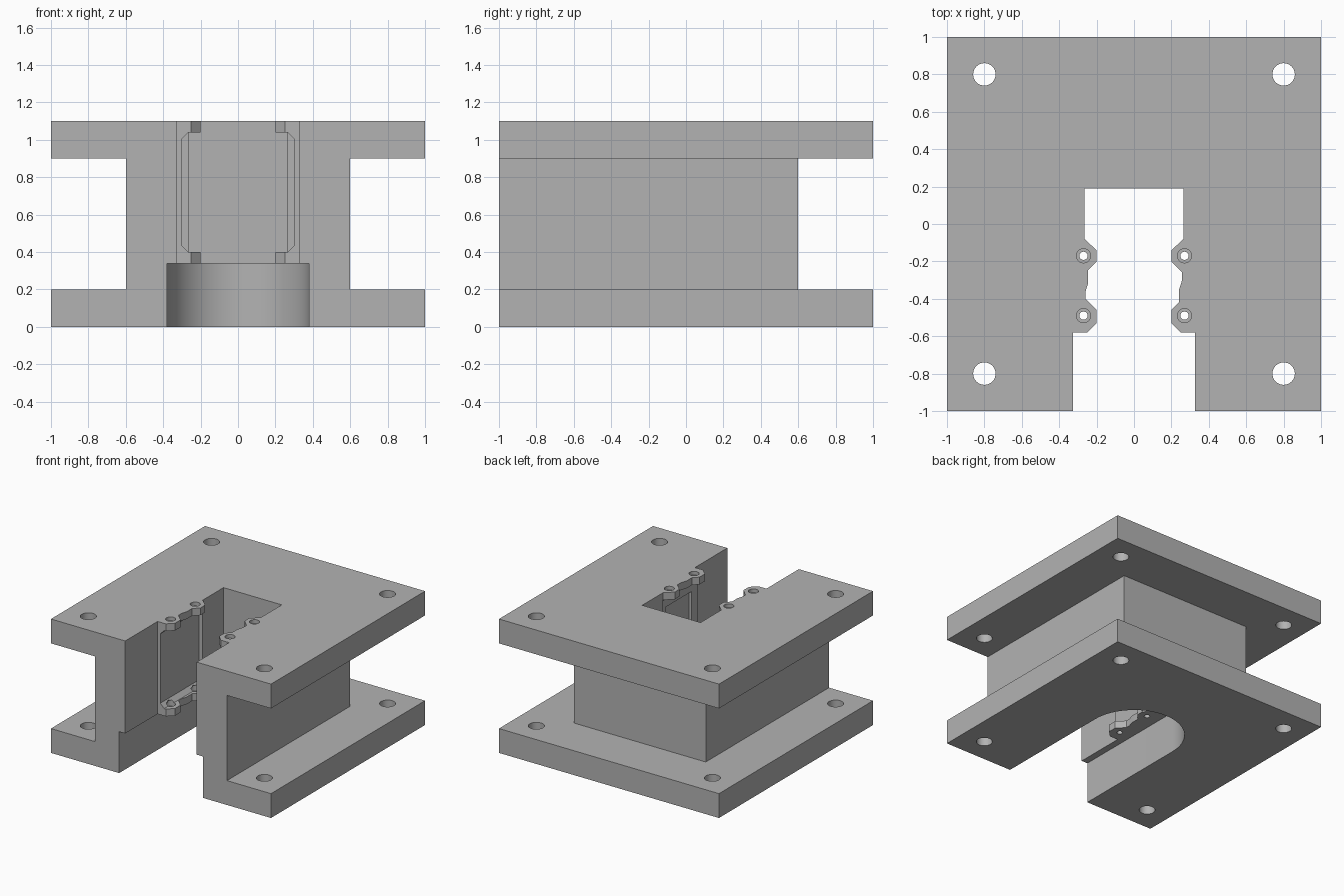
import bpy, bmesh, math

cube = bpy.data.objects.get("Cube")
if cube:
    bpy.data.objects.remove(cube, do_unlink=True)

grey = bpy.data.materials.new("plain grey")
grey.use_nodes = True
COLOUR = (0.45, 0.45, 0.45, 1)
grey.diffuse_color = COLOUR
grey.node_tree.nodes["Principled BSDF"].inputs["Base Color"].default_value = COLOUR


def prism(name, outline, low, high, axis="z"):
    """Extrude a closed outline: (x, y) along z, or (x, z) along y."""
    def place(p, h):
        return (p[0], p[1], h) if axis == "z" else (p[0], h, p[1])
    bm = bmesh.new()
    rings = [[bm.verts.new(place(p, h)) for p in outline] for h in (low, high)]
    for ring in rings:
        bm.faces.new(ring)
    for i in range(len(outline)):
        j = (i + 1) % len(outline)
        bm.faces.new((rings[0][i], rings[0][j], rings[1][j], rings[1][i]))
    bmesh.ops.recalc_face_normals(bm, faces=bm.faces)
    mesh = bpy.data.meshes.new(name)
    bm.to_mesh(mesh)
    bm.free()
    obj = bpy.data.objects.new(name, mesh)
    bpy.context.collection.objects.link(obj)
    mesh.materials.append(grey)
    return obj


def arc(cx, cy, r, sweep=2 * math.pi, n=32):
    closed = sweep > 6
    steps = n if closed else n + 1
    return [(cx + r * math.cos(sweep * i / n), cy + r * math.sin(sweep * i / n))
            for i in range(steps)]


def cut(outline, low, high, axis="z"):
    """Subtract a prism from the block."""
    tool = prism("cutter", outline, low, high, axis)
    tool.hide_render = True
    bpy.context.view_layer.objects.active = block
    mod = block.modifiers.new("cut", "BOOLEAN")
    mod.operation, mod.solver, mod.object = "DIFFERENCE", "EXACT", tool
    bpy.ops.object.modifier_apply(modifier=mod.name)
    bpy.data.objects.remove(tool, do_unlink=True)


block = prism("mounting_block", [(-1, -1), (1, -1), (1, 1), (-1, 1)], 0, 1.1)

# Gap between the flanges, leaving the central core
cut([(-1.1, -1.1), (-.6, -1.1), (-.6, .6), (.6, .6), (.6, -1.1),
     (1.1, -1.1), (1.1, 1.1), (-1.1, 1.1)], .2, .9)

# Round-ended channel in the underside
cut([(-.38, -1.1), (.38, -1.1)] + arc(0, 0, .38, math.pi, 40), -.1, .34)

# Upper slot, with clip tabs along both walls
left_wall = [(.325, -1.1), (.325, -.58), (.25, -.58), (.2, -.53), (.2, -.46),
             (.24, -.42), (.24, -.355), (.257, -.3), (.257, -.257),
             (.2, -.2), (.2, -.14), (.265, -.08), (.265, .19)]
right_wall = [(-.265, .19), (-.265, -.08), (-.2, -.14), (-.2, -.2),
              (-.245, -.247), (-.245, -.315), (-.26, -.364), (-.26, -.4),
              (-.2, -.46), (-.2, -.53), (-.25, -.58), (-.325, -.58),
              (-.325, -1.1)]
cut(left_wall + right_wall, .3, 1.2)

# Pocket between the upper and lower tabs, with chamfered edges
cut([(-.265, .4), (.265, .4), (.3, .435), (.3, 1.005),
     (.265, 1.04), (-.265, 1.04), (-.3, 1.005), (-.3, .435)],
    -.62, -.08, "y")

# Shallow recess in one pocket wall
cut([(.25, .5), (.322, .5), (.322, .94), (.25, .94)], -.5, -.16, "y")

# Counterbored screw holes in the tabs
for x in (-.27, .27):
    for y in (-.17, -.49):
        cut(arc(x, y, .022, n=24), .3, 1.2)
        cut(arc(x, y, .038, n=24), 1.07, 1.2)
        cut(arc(x, y, .038, n=24), .37, .42)

# Corner bolt holes through both flanges
for x in (-.8, .8):
    for y in (-.8, .8):
        cut(arc(x, y, .06), -.1, 1.2)

# Smooth the round walls, keep the edges crisp
bpy.ops.object.select_all(action="DESELECT")
block.select_set(True)
bpy.context.view_layer.objects.active = block
bpy.ops.object.shade_smooth_by_angle(angle=math.radians(25))
